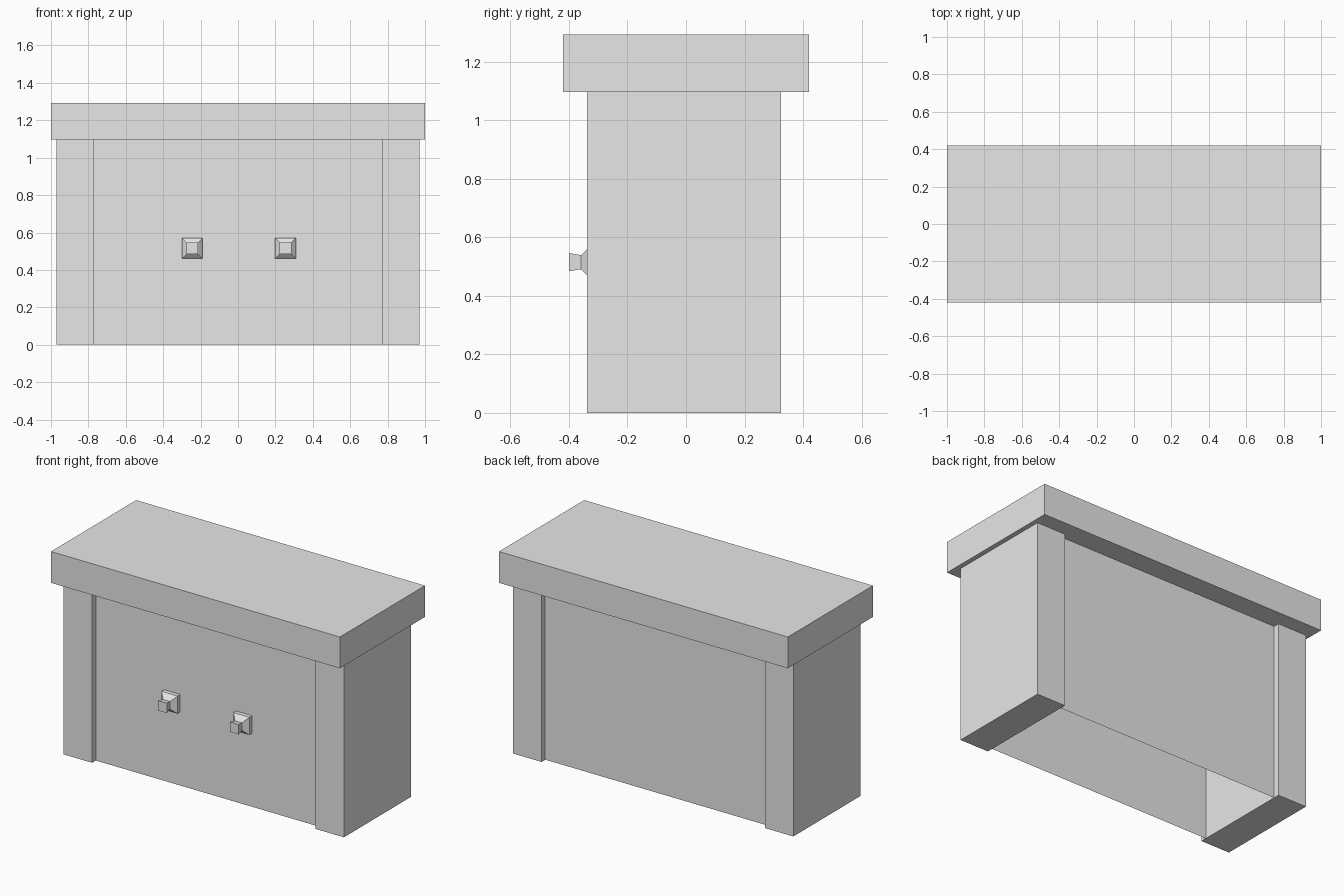
import bpy
import bmesh

cube = bpy.data.objects.get("Cube")
if cube:
    bpy.data.objects.remove(cube, do_unlink=True)

grey = bpy.data.materials.new("light grey")
grey.use_nodes = True
colour = (0.8, 0.8, 0.8, 1)
grey.diffuse_color = colour
grey.node_tree.nodes["Principled BSDF"].inputs["Base Color"].default_value = colour


def finish(name, bm):
    """Turn a bmesh into a flat-shaded object."""
    bmesh.ops.recalc_face_normals(bm, faces=bm.faces)
    mesh = bpy.data.meshes.new(name)
    bm.to_mesh(mesh)
    bm.free()
    mesh.materials.append(grey)
    obj = bpy.data.objects.new(name, mesh)
    bpy.context.collection.objects.link(obj)
    return obj


def box(name, low, high):
    bm = bmesh.new()
    bmesh.ops.create_cube(bm, size=1)
    for v in bm.verts:
        v.co = [high[i] if v.co[i] > 0 else low[i] for i in range(3)]
    return finish(name, bm)


def panel(name, y, facing):
    """Thin upright sheet between the two legs."""
    bm = bmesh.new()
    corners = [(-INNER, y, 0), (INNER, y, 0), (INNER, y, BODY_TOP), (-INNER, y, BODY_TOP)]
    face = bm.faces.new([bm.verts.new(c) for c in corners])
    bm.normal_update()
    if face.normal.y * facing < 0:
        face.normal_flip()
    mesh = bpy.data.meshes.new(name)
    bm.to_mesh(mesh)
    bm.free()
    mesh.materials.append(grey)
    bpy.context.collection.objects.link(bpy.data.objects.new(name, mesh))


def knob(name, x, z):
    """Square knob: flat base, narrow neck, wider tip."""
    bm = bmesh.new()
    rings = []
    for y, r in KNOB_PROFILE:
        rings.append([bm.verts.new((x + sx * r, y, z + sz * r))
                      for sx, sz in ((-1, -1), (1, -1), (1, 1), (-1, 1))])
    for a, b in zip(rings, rings[1:]):
        for i in range(4):
            j = (i + 1) % 4
            bm.faces.new((a[i], a[j], b[j], b[i]))
    bm.faces.new(rings[0])
    bm.faces.new(rings[-1])
    finish(name, bm)


BODY_TOP = 1.097
INNER, OUTER = 0.773, 0.971
FRONT, BACK = -0.339, 0.325
INSET = 0.037
KNOB_PROFILE = [(FRONT + INSET, 0.055), (-0.329, 0.055), (-0.358, 0.024), (-0.4, 0.031)]

# Slab top
box("top_slab", (-1, -0.421, BODY_TOP), (1, 0.421, 1.293))

# Side legs
box("right_leg", (-OUTER, FRONT, 0), (-INNER, BACK, BODY_TOP))
box("left_leg", (INNER, FRONT, 0), (OUTER, BACK, BODY_TOP))

# Front and back sheets, open underneath
panel("front_panel", FRONT + INSET, -1)
panel("back_panel", BACK - INSET, 1)

# Front knobs
knob("right_knob", -0.244, 0.515)
knob("left_knob", 0.254, 0.515)
